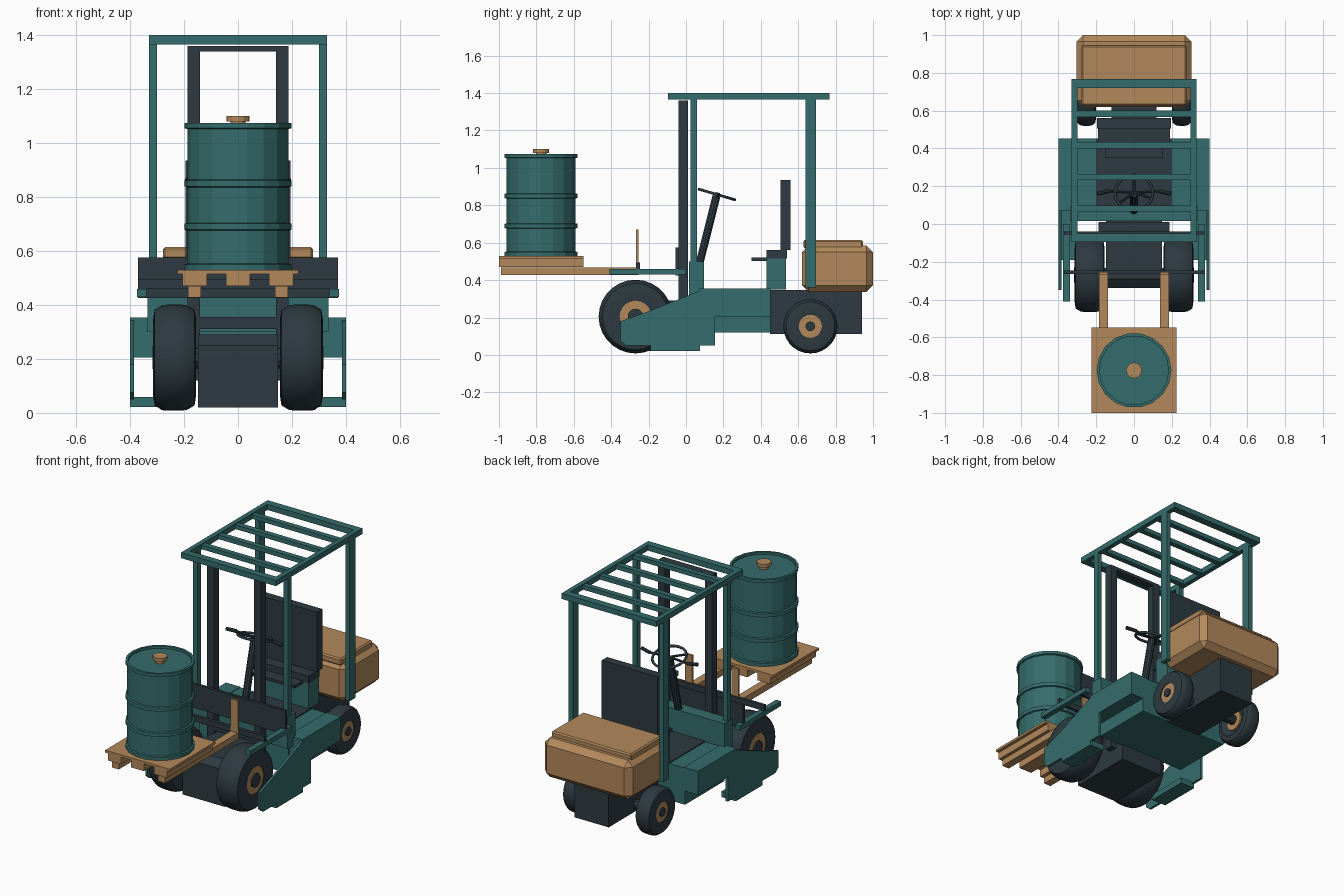
import bpy, bmesh, math
from mathutils import Vector

if "Cube" in bpy.data.objects:
    bpy.data.objects.remove(bpy.data.objects["Cube"])


def material(name, rgb):
    m = bpy.data.materials.new(name)
    m.diffuse_color = (*rgb, 1)
    m.use_nodes = True
    m.node_tree.nodes["Principled BSDF"].inputs["Base Color"].default_value = m.diffuse_color
    return m


TEAL = material("teal paint", (0.036, 0.150, 0.150))
DARK = material("dark slate", (0.026, 0.042, 0.052))
TAN = material("tan", (0.45, 0.25, 0.105))


def finish(name, bm, mat, smooth=False):
    bmesh.ops.recalc_face_normals(bm, faces=bm.faces)
    me = bpy.data.meshes.new(name)
    bm.to_mesh(me)
    bm.free()
    me.materials.append(mat)
    ob = bpy.data.objects.new(name, me)
    bpy.context.collection.objects.link(ob)
    if smooth:
        bpy.ops.object.select_all(action='DESELECT')
        ob.select_set(True)
        bpy.context.view_layer.objects.active = ob
        bpy.ops.object.shade_smooth_by_angle(angle=math.radians(35))
    return ob


def box(name, x, y, z, mat, bevel=0):
    """Box from three (min, max) ranges."""
    bm = bmesh.new()
    bmesh.ops.create_cube(bm, size=1)
    for v in bm.verts:
        v.co = [a + (b - a) * (c + 0.5) for (a, b), c in zip((x, y, z), v.co)]
    if bevel:
        bmesh.ops.bevel(bm, geom=bm.edges[:], offset=bevel, segments=1, affect='EDGES')
    return finish(name, bm, mat)


def pair(name, x, y, z, mat, bevel=0):
    """The same box on the right and left."""
    box(name + "_right", x, y, z, mat, bevel)
    box(name + "_left", (-x[1], -x[0]), y, z, mat, bevel)


def lathe(name, profile, center, axis, mat, n=20, smooth=False):
    """Spin (radius, height) points about an axis through center."""
    bm = bmesh.new()
    rot = Vector((0, 0, 1)).rotation_difference(Vector(axis))
    rings = []
    for r, h in profile:
        rings.append([bm.verts.new(rot @ Vector((r * math.cos(2 * math.pi * i / n),
                      r * math.sin(2 * math.pi * i / n), h)) + Vector(center)) for i in range(n)])
    for a, b in zip(rings, rings[1:]):
        for i in range(n):
            j = (i + 1) % n
            bm.faces.new((a[i], a[j], b[j], b[i]))
    bm.faces.new(rings[0])
    bm.faces.new(rings[-1])
    return finish(name, bm, mat, smooth)


def rod(name, a, b, r, mat, n=10):
    a, b = Vector(a), Vector(b)
    return lathe(name, [(r, 0), (r, (b - a).length)], a, (b - a).normalized(), mat, n, True)


def plate(name, outline, x0, x1, mat):
    """Side-profile (y, z) outline extruded across x."""
    bm = bmesh.new()
    f = bm.faces.new([bm.verts.new((x0, y, z)) for y, z in outline])
    g = bmesh.ops.extrude_face_region(bm, geom=[f])
    for v in g['geom']:
        if isinstance(v, bmesh.types.BMVert):
            v.co.x = x1
    return finish(name, bm, mat)


# Overhead guard: frame, slats and posts
pair("guard_rail", (0.30, 0.33), (-0.095, 0.767), (1.365, 1.40), TEAL)
box("guard_front_bar", (-0.30, 0.30), (-0.095, -0.05), (1.365, 1.40), TEAL)
box("guard_rear_bar", (-0.30, 0.30), (0.72, 0.767), (1.365, 1.40), TEAL)
for i in range(4):
    y = 0.082 + i * 0.167
    box(f"guard_slat_{i + 1}", (-0.30, 0.30), (y - 0.017, y + 0.017), (1.368, 1.395), TEAL)
pair("front_post", (0.30, 0.33), (0.025, 0.06), (0.35, 1.365), TEAL)
pair("rear_post", (0.30, 0.33), (0.64, 0.695), (0.36, 1.365), TEAL)

# Mast and carriage
pair("mast_rail", (0.14, 0.187), (-0.04, 0.01), (0.12, 1.36), DARK)
box("mast_top_bar", (-0.14, 0.14), (-0.04, 0.01), (1.34, 1.36), DARK)
box("mast_lower_bar", (-0.14, 0.14), (-0.04, 0.0), (0.31, 0.355), DARK)
box("carriage_plate", (-0.37, 0.37), (-0.056, -0.04), (0.425, 0.575), DARK)
pair("carriage_arm", (0.34, 0.375), (-0.41, 0.0), (0.43, 0.46), TEAL)
box("fork_crossbar", (-0.37, 0.37), (-0.265, -0.245), (0.46, 0.495), DARK)

# Forks
pair("fork_blade", (0.137, 0.186), (-0.99, -0.255), (0.428, 0.468), TAN)
pair("fork_upright", (0.137, 0.186), (-0.268, -0.255), (0.468, 0.67), TAN)

# Pallet
box("pallet_deck", (-0.225, 0.225), (-1.0, -0.547), (0.515, 0.53), TAN)
for i in (-1, 0, 1):
    box(f"pallet_stringer_{i + 2}", (i * 0.16 - 0.045, i * 0.16 + 0.045),
        (-1.0, -0.547), (0.47, 0.515), TAN)

# Drum with rims, two ribs and a cap
BODY, RIM = 0.188, 0.198
drum = [(RIM, 0.53), (RIM, 0.55), (BODY, 0.553)]
for z in (0.69, 0.85):
    drum += [(BODY, z - 0.014), (RIM, z - 0.011), (RIM, z + 0.011), (BODY, z + 0.014)]
drum += [(BODY, 1.052), (RIM, 1.055), (RIM, 1.075), (0.183, 1.075), (0.183, 1.06)]
lathe("drum", drum, (0, -0.775, 0), (0, 0, 1), TEAL, 18)
lathe("drum_cap", [(0.028, 1.06), (0.028, 1.08), (0.042, 1.08), (0.042, 1.10)],
      (0, -0.775, 0), (0, 0, 1), TAN, 12)


# Wheels: tyre, tan hub and dark hub core
def wheel(name, side, y, r, x0, x1, hub, core):
    w = x1 - x0
    c, ax = (side * x0, y, r + 0.008), (side, 0, 0)
    lathe(name + "_tyre", [(hub, 0.02), (r * 0.7, 0), (r * 0.9, 0.006), (r * 0.98, w * 0.2),
          (r, w * 0.35), (r, w * 0.65), (r * 0.98, w * 0.8), (r * 0.9, w - 0.006),
          (r * 0.7, w), (hub, w - 0.004), (hub, w - 0.015)], c, ax, DARK, 28, True)
    lathe(name + "_hub", [(hub, 0.01), (hub, w - 0.008)], c, ax, TAN, 20, True)
    lathe(name + "_core", [(core, w - 0.02), (core, w + 0.002)], c, ax, DARK, 14, True)


for side, label in ((1, "right"), (-1, "left")):
    wheel("front_wheel_" + label, side, -0.27, 0.197, 0.155, 0.315, 0.085, 0.042)
    wheel("rear_wheel_" + label, side, 0.665, 0.145, 0.20, 0.305, 0.062, 0.026)
rod("rear_axle", (-0.22, 0.665, 0.155), (0.22, 0.665, 0.155), 0.03, DARK)
rod("front_axle", (-0.2, -0.27, 0.205), (0.2, -0.27, 0.205), 0.04, DARK)

# Drive housing between the front wheels
plate("drive_housing", [(-0.34, 0.02), (0.07, 0.02), (0.07, 0.29), (-0.29, 0.29),
      (-0.34, 0.25)], -0.148, 0.148, DARK)

# Main body, dash and floor
box("body_core", (-0.31, 0.31), (0.06, 0.452), (0.12, 0.35), TEAL)
box("dash_wall", (-0.335, 0.335), (0.015, 0.095), (0.30, 0.50), TEAL)
box("floor_mat", (-0.20, 0.20), (0.095, 0.45), (0.35, 0.356), DARK)
pair("side_tank", (0.30, 0.40), (0.07, 0.452), (0.205, 0.354), TEAL)
pair("step", (0.30, 0.40), (-0.19, 0.075), (0.022, 0.058), TEAL)
skirt = [(-0.35, 0.18), (-0.35, 0.075), (-0.32, 0.05), (0.155, 0.05), (0.155, 0.21),
         (0.155, 0.35), (0.09, 0.35), (-0.195, 0.235)]
plate("skirt_right", skirt, 0.385, 0.40, TEAL)
plate("skirt_left", skirt, -0.40, -0.385, TEAL)

# Rear chassis and counterweight case
box("rear_chassis", (-0.12, 0.12), (0.45, 0.94), (0.113, 0.348), DARK)
box("case", (-0.305, 0.305), (0.62, 1.0), (0.337, 0.585), TAN, 0.035)
box("case_lid", (-0.278, 0.278), (0.628, 0.945), (0.57, 0.615), TAN, 0.008)

# Seat
box("seat_base", (-0.19, 0.19), (0.43, 0.535), (0.35, 0.515), TEAL)
box("seat_cushion", (-0.19, 0.19), (0.43, 0.54), (0.515, 0.56), DARK)
box("seat_back", (-0.195, 0.195), (0.505, 0.56), (0.56, 0.935), DARK)
box("seat_front_lip", (-0.15, 0.15), (0.35, 0.43), (0.503, 0.52), DARK)

# Steering column, wheel and handlebar
rod("steering_column", (0, 0.07, 0.48), (0, 0.163, 0.85), 0.022, DARK)
hub = Vector((0, 0.165, 0.858))
across = Vector((0, 0.095, -0.028))
ring = [hub + Vector((0.1 * math.cos(t), 0, 0)) + across * math.sin(t)
        for t in [2 * math.pi * i / 20 for i in range(20)]]
cu = bpy.data.curves.new("steering_wheel", 'CURVE')
cu.dimensions = '3D'
cu.bevel_depth = 0.008
cu.bevel_resolution = 1
sp = cu.splines.new('POLY')
sp.points.add(len(ring) - 1)
sp.use_cyclic_u = True
for p, co in zip(sp.points, ring):
    p.co = (*co, 1)
cu.materials.append(DARK)
bpy.context.collection.objects.link(bpy.data.objects.new("steering_wheel", cu))
for k in range(3):
    rod(f"steering_spoke_{k + 1}", hub, ring[(5 + k * 7) % 20], 0.007, DARK, 8)
for side, label in ((1, "right"), (-1, "left")):
    rod("handle_" + label, hub, (side * 0.14, 0.175, 0.855), 0.007, DARK, 8)
    rod("grip_" + label, (side * 0.13, 0.175, 0.855), (side * 0.195, 0.16, 0.86), 0.011, DARK, 8)
